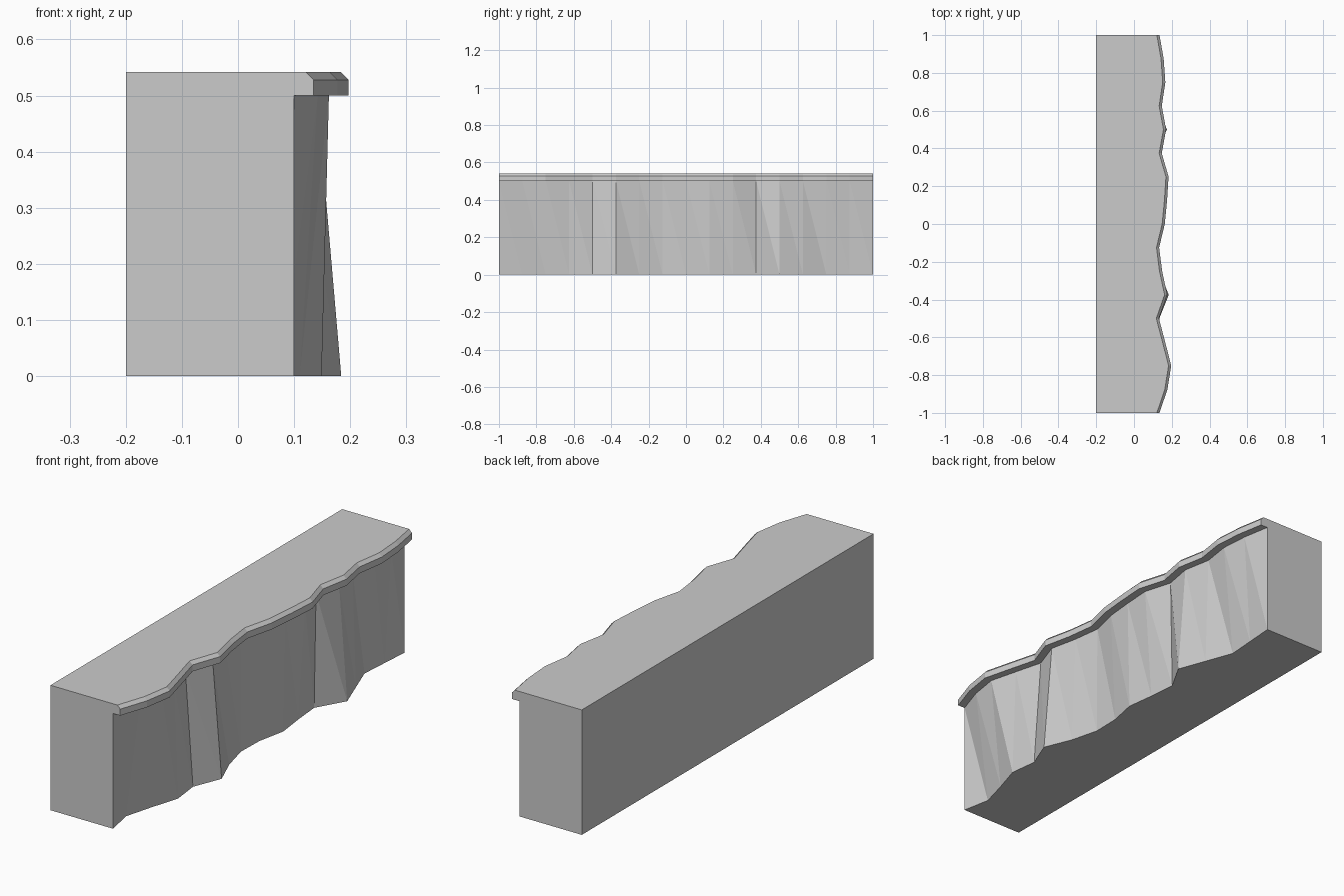
import bpy, bmesh

if "Cube" in bpy.data.objects:
    bpy.data.objects.remove(bpy.data.objects["Cube"])

# Evenly spaced stations along y: x of the wall foot and of the lip's outer edge
STEP = 0.125
foot = [.10, .076, .110, .149, .134, .184, .133, .101, .104,
        .130, .114, .103, .174, .128, .082, .091, .10]
lip = [.135, .177, .197, .165, .132, .176, .149, .133, .163,
       .175, .183, .147, .170, .147, .166, .157, .135]
HEIGHT, LIP_Z, OVERHANG = 0.542, 0.5, 0.035


def section(bm, y, base, edge):
    """Cross-section: block, rough wall, overhanging chamfered lip."""
    pts = [(-.2, 0), (base, 0), (edge - OVERHANG, LIP_Z), (edge, LIP_Z),
           (edge, .528), (edge - .014, HEIGHT), (-.2, HEIGHT)]
    return [bm.verts.new((x, y, z)) for x, z in pts]


bm = bmesh.new()
rings = [section(bm, -1 + i * STEP, f, e) for i, (f, e) in enumerate(zip(foot, lip))]

# Skin between neighbouring sections
for a, b in zip(rings, rings[1:]):
    for k in range(7):
        n = (k + 1) % 7
        if k == 1:  # twisted wall panels are split into triangles
            bm.faces.new((a[k], b[k], a[n]))
            bm.faces.new((b[k], b[n], a[n]))
        else:
            bm.faces.new((a[k], b[k], b[n], a[n]))

# End caps
bm.faces.new(rings[0])
bm.faces.new(rings[-1][::-1])
bmesh.ops.recalc_face_normals(bm, faces=bm.faces[:])

# Merge the flat back strips, ends and bottom where they are coplanar
bmesh.ops.dissolve_limit(bm, angle_limit=0.002, verts=bm.verts[:], edges=bm.edges[:])
bmesh.ops.triangulate(bm, faces=[f for f in bm.faces if len(f.verts) > 4])

mesh = bpy.data.meshes.new("cliff_ledge")
bm.to_mesh(mesh)
bm.free()
ledge = bpy.data.objects.new("cliff_ledge", mesh)
bpy.context.collection.objects.link(ledge)
